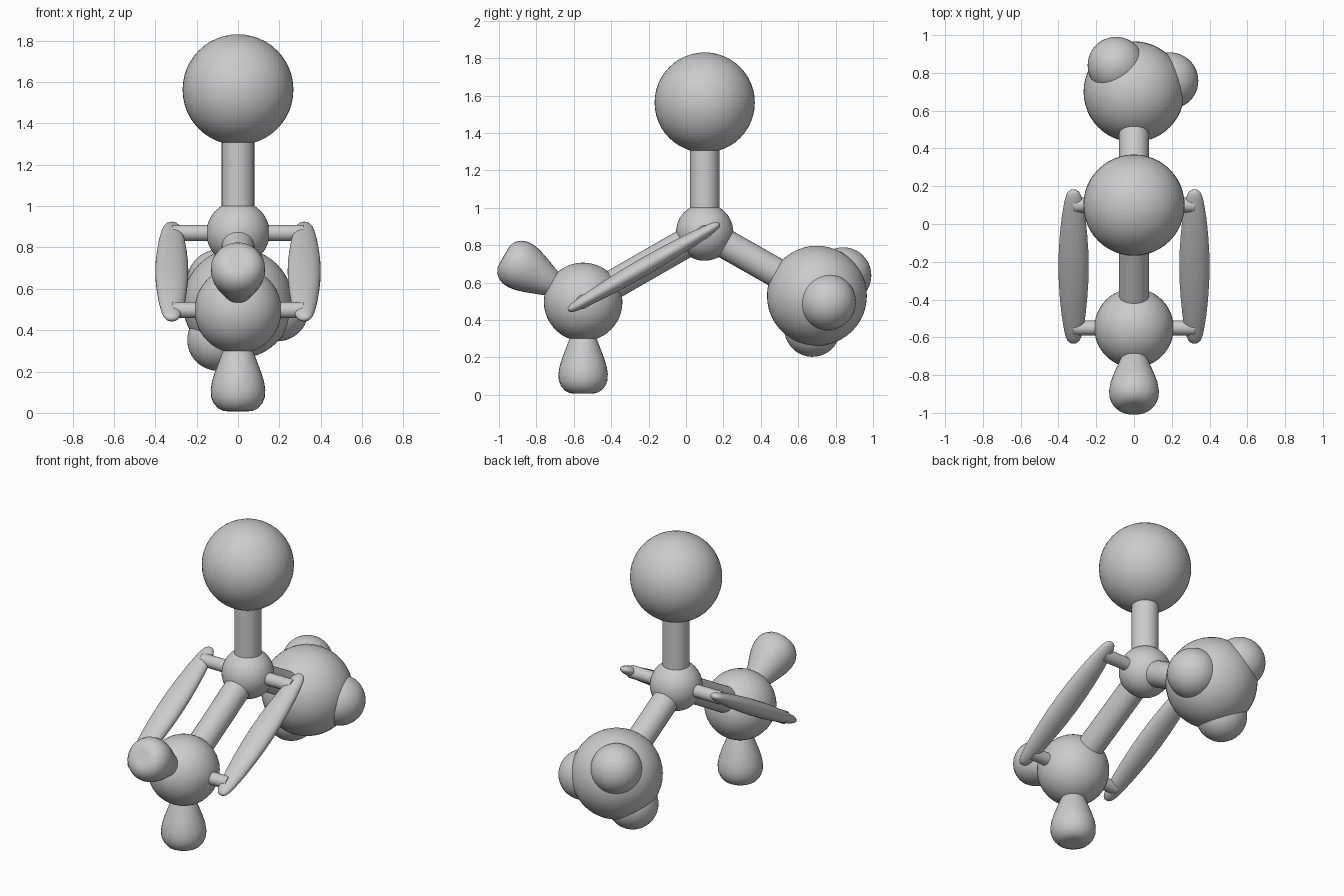
import bpy, bmesh
from math import sin, cos, pi, radians
from mathutils import Vector, Matrix

if "Cube" in bpy.data.objects:
    bpy.data.objects.remove(bpy.data.objects["Cube"])

CORE = Vector((0, 0.10, 0.87))
TOP = Vector((0, 0.10, 1.563))
SIDE = Vector((0, -0.55, 0.497))
CLUSTER = Vector((0, 0.70, 0.53))


def ball(name, loc, r):
    bpy.ops.mesh.primitive_uv_sphere_add(segments=48, ring_count=24, radius=r, location=loc)
    bpy.context.object.name = name
    bpy.ops.object.shade_smooth()


def rod(name, a, b, r):
    d = b - a
    bpy.ops.mesh.primitive_cylinder_add(vertices=32, radius=r, depth=d.length, location=(a + b) / 2)
    ob = bpy.context.object
    ob.name = name
    ob.rotation_euler = d.to_track_quat('Z', 'Y').to_euler()
    bpy.ops.object.shade_smooth_by_angle(angle=radians(40))


def lathe(name, profile, origin, axis, flat=1.0, n=32):
    """Spin (radius, height) points about an axis; flat squashes across x."""
    z = axis.normalized()
    x = Vector((1, 0, 0))
    y = z.cross(x)
    bm = bmesh.new()
    rings = []
    for r, h in profile:
        if r == 0:
            rings.append([bm.verts.new(origin + z * h)])
        else:
            rings.append([bm.verts.new(origin + z * h + x * r * cos(2 * pi * i / n)
                                       + y * flat * r * sin(2 * pi * i / n)) for i in range(n)])
    for a, b in zip(rings, rings[1:]):
        for i in range(n):
            j = (i + 1) % n
            if len(a) == 1:
                bm.faces.new((a[0], b[j], b[i]))
            elif len(b) == 1:
                bm.faces.new((a[i], a[j], b[0]))
            else:
                bm.faces.new((a[i], a[j], b[j], b[i]))
    bmesh.ops.recalc_face_normals(bm, faces=bm.faces[:])
    me = bpy.data.meshes.new(name)
    bm.to_mesh(me)
    bm.free()
    for p in me.polygons:
        p.use_smooth = True
    bpy.context.collection.objects.link(bpy.data.objects.new(name, me))


# Atoms
ball("central_atom", CORE, 0.153)
ball("top_atom", TOP, 0.268)
ball("double_bond_atom", SIDE, 0.21)
ball("cluster_atom", CLUSTER, 0.267)

# Small atoms spaced evenly around the cluster axis
axis, across = Vector((0, 0.866, -0.5)), Vector((0, 0.5, 0.866))
for k in range(3):
    t = 2 * pi * k / 3
    d = axis / 3 + 0.943 * (Vector((cos(t), 0, 0)) + across * sin(t))
    ball(f"small_atom_{k + 1}", CLUSTER + d * 0.202, 0.15)

# Main bonds
for name, end in (("top_bond", TOP), ("side_bond", SIDE), ("cluster_bond", CLUSTER)):
    rod(name, CORE, end, 0.079)

# Teardrop lobes on the double-bond atom
drop = [(0, 0.1), (0.05, 0.15), (0.074, 0.2), (0.093, 0.25), (0.112, 0.3), (0.126, 0.345),
        (0.132, 0.385), (0.13, 0.42), (0.118, 0.45), (0.098, 0.474), (0.07, 0.488),
        (0.04, 0.49), (0, 0.484)]
lathe("lower_lobe", drop, SIDE, Vector((0, 0, -1)))
lathe("outer_lobe", drop, SIDE, Vector((0, -0.866, 0.5)))

# Leaf-shaped lobes either side of the double bond, with their pegs
half = [(0.08, 0), (0.078, 0.1), (0.072, 0.2), (0.063, 0.3), (0.05, 0.39), (0.041, 0.43),
        (0.031, 0.452), (0.018, 0.464), (0, 0.468)]
leaf = [(r, -h) for r, h in reversed(half)] + half[1:]
for side, sx in (("right", 1), ("left", -1)):
    off = Vector((0.32 * sx, 0, 0))
    lathe(f"{side}_leaf_lobe", leaf, (CORE + SIDE) / 2 + off, CORE - SIDE, flat=0.6)
    rod(f"{side}_core_peg", CORE, CORE + off, 0.039)
    rod(f"{side}_side_peg", SIDE, SIDE + off, 0.039)
